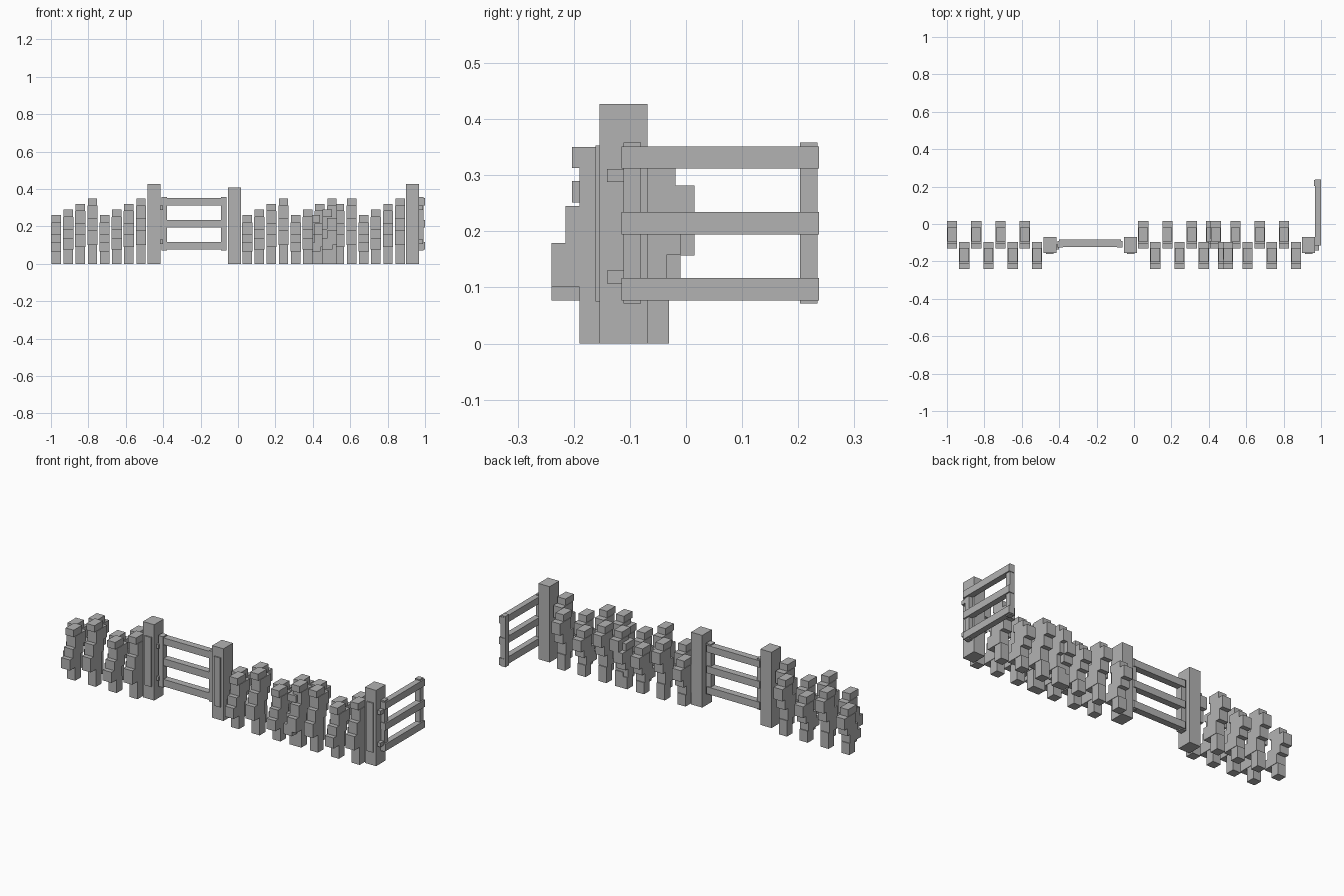
import bpy, bmesh
from mathutils import Matrix, Vector

if "Cube" in bpy.data.objects:
    bpy.data.objects.remove(bpy.data.objects["Cube"])

stone = bpy.data.materials.new("plain_grey")
stone.diffuse_color = (0.45, 0.45, 0.45, 1)
stone.use_nodes = True
stone.node_tree.nodes["Principled BSDF"].inputs["Base Color"].default_value = stone.diffuse_color


def build(name, boxes):
    """One object from boxes given as (x0, x1, y0, y1, z0, z1)."""
    bm = bmesh.new()
    for x0, x1, y0, y1, z0, z1 in boxes:
        centre = Vector(((x0 + x1) / 2, (y0 + y1) / 2, (z0 + z1) / 2))
        size = (x1 - x0, y1 - y0, z1 - z0, 1)
        bmesh.ops.create_cube(bm, size=1, matrix=Matrix.Translation(centre) @ Matrix.Diagonal(size))
    mesh = bpy.data.meshes.new(name)
    bm.to_mesh(mesh)
    bm.free()
    mesh.materials.append(stone)
    obj = bpy.data.objects.new(name, mesh)
    bpy.context.collection.objects.link(obj)
    return obj


# Stepped wall columns: foot, three tiers stepping backwards, cap
def wall_column(x, row_y, step):
    z = [0, 0.065 + 0.012 * step, 0.115 + 0.0215 * step, 0.157 + 0.0295 * step,
         0.22 + 0.031 * step, 0.26 + 0.03 * step]
    shape = [(0.025, -0.025, 0.025), (0.0275, -0.075, 0.02), (0.0275, -0.05, 0.045),
             (0.0275, -0.025, 0.07), (0.025, -0.0385, 0.0365)]
    build("wall_column", [(x - w, x + w, row_y + a, row_y + b, z[i], z[i + 1])
                          for i, (w, a, b) in enumerate(shape)])


# Three wall runs of eight columns, alternating back and front rows
for start in (-0.9725, 0.049, 0.413):
    for i in range(8):
        wall_column(start + 0.0648 * i, -0.165 if i % 2 else -0.055, i % 4)

# Gate posts with a thin raised front panel
for x, height in ((-0.45, 0.427), (-0.018, 0.407), (0.934, 0.427)):
    build("gate_post", [(x - 0.035, x + 0.035, -0.154, -0.069, 0, height)])
    build("post_panel", [(x - 0.02, x + 0.02, -0.161, -0.153, 0.075, 0.353)])

RAILS = ((0.077, 0.117), (0.194, 0.234), (0.312, 0.351))
HINGES = ((0.107, 0.13), (0.288, 0.311))

# Closed gate
build("closed_gate_stiles", [(x, x + 0.03, -0.126, -0.09, 0.071, 0.358) for x in (-0.409, -0.092)])
build("closed_gate_rails", [(-0.4, -0.07, -0.122, -0.084, a, b) for a, b in RAILS])
build("closed_gate_hinges", [(-0.42, -0.4, -0.135, -0.11, a, b) for a, b in HINGES])

# Open gate, swung back
build("open_gate_stiles", [(0.963, 0.992, y, y + 0.031, 0.071, 0.358) for y in (-0.111, 0.203)])
build("open_gate_rails", [(0.967, 1.0, -0.115, 0.237, a, b) for a, b in RAILS])
build("open_gate_hinges", [(0.965, 0.988, -0.141, -0.11, a, b) for a, b in HINGES])
